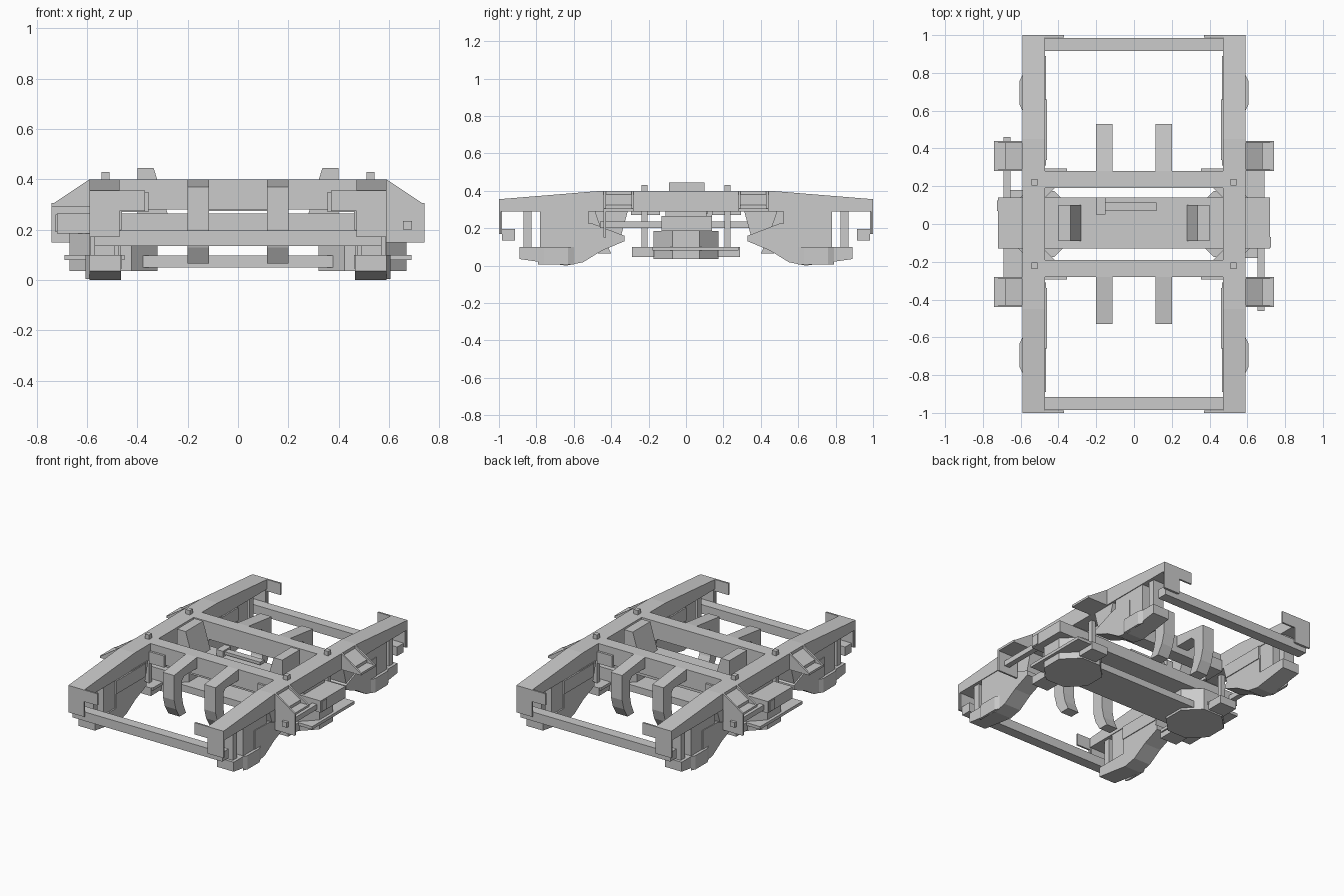
import bpy, bmesh, math

if "Cube" in bpy.data.objects:
    bpy.data.objects.remove(bpy.data.objects["Cube"])


def prism(name, pts, axis, a, b):
    """Extrude a 2D outline along axis ('x': pts are y,z; 'y': x,z; 'z': x,y) from a to b."""
    def place(p, t):
        return {'x': (t, p[0], p[1]), 'y': (p[0], t, p[1]), 'z': (p[0], p[1], t)}[axis]
    bm = bmesh.new()
    lo = [bm.verts.new(place(p, a)) for p in pts]
    hi = [bm.verts.new(place(p, b)) for p in pts]
    n = len(pts)
    bm.faces.new(lo)
    bm.faces.new(hi)
    for i in range(n):
        bm.faces.new((lo[i], lo[(i + 1) % n], hi[(i + 1) % n], hi[i]))
    bmesh.ops.recalc_face_normals(bm, faces=bm.faces)
    me = bpy.data.meshes.new(name)
    bm.to_mesh(me)
    bm.free()
    ob = bpy.data.objects.new(name, me)
    bpy.context.collection.objects.link(ob)
    return ob


def box(name, x, y, z):
    return prism(name, [(x[0], y[0]), (x[1], y[0]), (x[1], y[1]), (x[0], y[1])], 'z', *z)


def mirrored(ob, x=True, y=True):
    m = ob.modifiers.new("mirror", 'MIRROR')
    m.use_axis = (x, y, False)
    return ob


def turned(ob):
    """Add a copy rotated half a turn about z."""
    c = ob.copy()
    c.rotation_euler[2] = math.pi
    bpy.context.collection.objects.link(c)


# Side beams, tapering toward the ends
mirrored(prism("side_beam", [(-1, .355), (-.45, .4), (.45, .4), (1, .355), (1, .29), (-1, .29)],
               'x', .47, .59), y=False)
# L-shaped end plates and end bars
mirrored(prism("end_plate", [(.37, .355), (.59, .355), (.59, .17), (.47, .17), (.47, .275), (.37, .275)],
               'y', .988, 1.0))
mirrored(box("end_bar", (-.57, .57), (.915, .985), (.135, .197)), x=False)
mirrored(box("end_bar_bracket", (.48, .58), (.985, .99), (.17, .29)))

# Cross beams with corner gussets
mirrored(box("cross_beam", (-.47, .47), (.19, .28), (.28, .4)), x=False)
mirrored(prism("corner_gusset", [(.47, .295), (.355, .295), (.355, .19), (.42, .19), (.47, .14)],
               'z', .27, .35))

# Curved arms reaching out of the cross beams
mirrored(prism("hanging_arm", [(.28, .4), (.53, .37), (.53, .2), (.51, .13), (.47, .065), (.40, .065),
                               (.43, .13), (.445, .2), (.445, .3), (.42, .325), (.28, .325)],
               'x', .115, .2))

# Bolster, side bearers and centre lever
box("bolster", (-.72, .72), (-.13, .14), (.185, .265))
mirrored(prism("side_bearer", [(.4, .265), (.4, .445), (.335, .445), (.28, .265)], 'y', -.09, .1), y=False)
box("lever_block", (-.2, -.15), (.05, .14), (.265, .305))
box("lever_arm", (-.15, .12), (.07, .115), (.275, .295))
mirrored(box("bolster_pad", (.48, .58), (-.11, .11), (.265, .29)), y=False)

# Octagonal spring seats and plank between them
r = .175 / math.cos(math.pi / 8)
octagon = [(.495 + r * math.cos(math.pi / 8 * (2 * i + 1)), r * math.sin(math.pi / 8 * (2 * i + 1)))
           for i in range(8)]
mirrored(prism("spring_seat", octagon, 'z', .035, .185), y=False)
box("spring_plank", (-.4, .4), (-.13, .13), (.05, .097))

# Swing hangers: rods through the beam, lower carriers and outer plates
mirrored(box("hanger_rod", (.51, .542), (.205, .237), (.06, .43)))
mirrored(box("hanger_carrier", (.46, .585), (.17, .29), (.045, .1)))
turned(box("outer_plate", (.45, .69), (-.18, .28), (.08, .1)))

# Brackets outside the beam: gussets, shelf and sloped filler
tri = [(.59, .4), (.74, .3), (.59, .29)]
mirrored(prism("bracket_outer_gusset", tri, 'y', .428, .44))
mirrored(prism("bracket_inner_gusset", tri, 'y', .28, .292))
mirrored(box("bracket_shelf", (.59, .74), (.28, .44), (.29, .305)))
mirrored(prism("bracket_filler", [(.59, .38), (.68, .325), (.68, .3), (.59, .3)], 'y', .292, .428))
# Rod plates and the rods running into the bolster ends
turned(box("rod_plate", (.59, .74), (-.44, -.428), (.15, .3)))
turned(box("bolster_rod", (.655, .692), (-.46, -.1), (.2, .235)))
turned(box("rod_clamp", (.64, .725), (-.125, -.07), (.19, .26)))

# Axle supports: boat-shaped shoe, pedestals, horn and end post
mirrored(prism("axle_shoe", [(.89, .035), (.64, 0), (.55, .018), (.45, .08), (.33, .13), (.33, .16),
                             (.5, .225), (.66, .23), (.66, .1), (.89, .1)], 'x', .465, .59))
mirrored(prism("shoe_cheek", [(.59, .79), (.605, .76), (.605, .63), (.59, .6)], 'z', .005, .1))
mirrored(box("pedestal", (.475, .585), (.52, .78), (.09, .295)))
mirrored(box("end_post", (.49, .57), (.825, .87), (.09, .3)))
mirrored(prism("horn", [(.31, .295), (.49, .295), (.44, .15), (.35, .15)], 'x', .465, .58))
mirrored(box("inner_rail", (.46, .472), (.34, .66), (.2, .29)))
